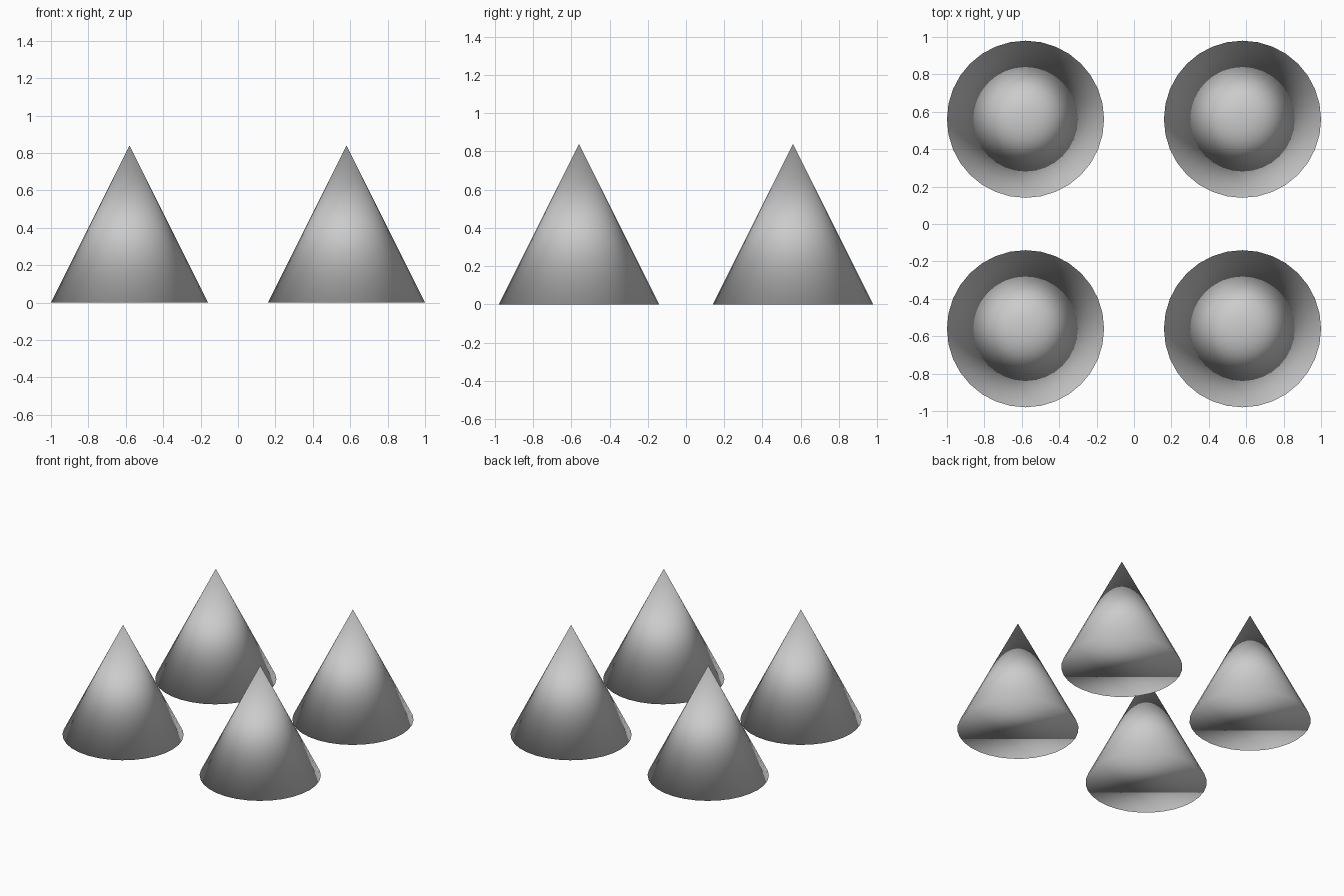
import bpy

if "Cube" in bpy.data.objects:
    bpy.data.objects.remove(bpy.data.objects["Cube"])

RADIUS, HEIGHT = 0.42, 0.84
X, Y = 0.58, 0.56


def add_cone(name, x, y):
    # closed cone, smooth across the whole surface
    bpy.ops.mesh.primitive_cone_add(vertices=32, radius1=RADIUS, radius2=0,
                                    depth=HEIGHT, end_fill_type='NGON',
                                    location=(x, y, HEIGHT / 2))
    cone = bpy.context.object
    cone.name = name
    bpy.ops.object.shade_smooth()


# Four cones at the corners of a rectangle
for row, sy in (("front", -1), ("back", 1)):
    for side, sx in (("left", -1), ("right", 1)):
        add_cone(f"{row}_{side}_cone", sx * X, sy * Y)
